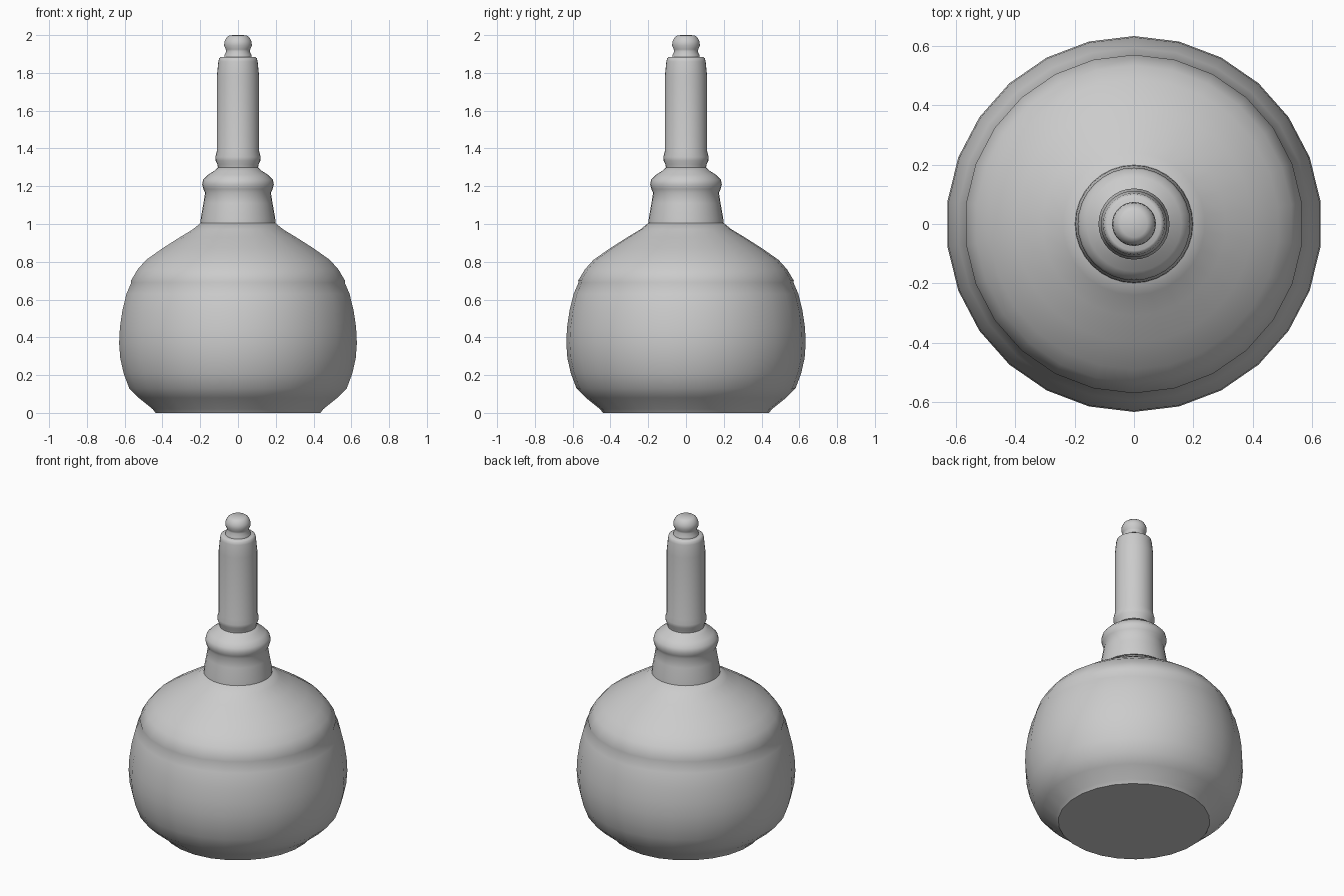
import bpy, bmesh, math

if "Cube" in bpy.data.objects:
    bpy.data.objects.remove(bpy.data.objects["Cube"])


def lathe(name, profile, sides, angle=50):
    """Revolve (radius, z) points about z; radius 0 makes a pole."""
    bm = bmesh.new()
    rings = []
    for r, z in profile:
        if r == 0:
            rings.append([bm.verts.new((0, 0, z))] * sides)
        else:
            rings.append([bm.verts.new((
                r * math.cos(math.pi / 2 + 2 * math.pi * i / sides),
                r * math.sin(math.pi / 2 + 2 * math.pi * i / sides), z))
                for i in range(sides)])
    for a, b in zip(rings, rings[1:]):
        for i in range(sides):
            j = (i + 1) % sides
            corners = list(dict.fromkeys((a[i], a[j], b[j], b[i])))
            bm.faces.new(corners)
    bmesh.ops.recalc_face_normals(bm, faces=bm.faces)
    mesh = bpy.data.meshes.new(name)
    bm.to_mesh(mesh)
    bm.free()
    obj = bpy.data.objects.new(name, mesh)
    bpy.context.collection.objects.link(obj)
    bpy.ops.object.select_all(action='DESELECT')
    obj.select_set(True)
    bpy.context.view_layer.objects.active = obj
    bpy.ops.object.shade_smooth_by_angle(angle=math.radians(angle))
    return obj


# Bulbous body with a slight lip under the shoulder
lathe("body", [
    (0, 0), (0.44, 0), (0.455, 0.02), (0.53, 0.08), (0.58, 0.13), (0.61, 0.21),
    (0.628, 0.29), (0.634, 0.37), (0.63, 0.45), (0.617, 0.54),
    (0.595, 0.63), (0.569, 0.69), (0.571, 0.70), (0.535, 0.76),
    (0.49, 0.81), (0.40, 0.873), (0.31, 0.93), (0.24, 0.972), (0.20, 1.005),
    (0, 1.005)], 26)

# Tapered neck and rounded collar
lathe("neck_collar", [
    (0, 0.99), (0.20, 0.99), (0.197, 1.03), (0.183, 1.11), (0.174, 1.165),
    (0.183, 1.185), (0.19, 1.21), (0.184, 1.235), (0.16, 1.26),
    (0.125, 1.282), (0.105, 1.30), (0, 1.30)], 32)

# Straight stem with beaded foot
lathe("stem", [
    (0, 1.29), (0.105, 1.29), (0.109, 1.315), (0.118, 1.335), (0.12, 1.355),
    (0.112, 1.385), (0.112, 1.78), (0.104, 1.86), (0.10, 1.877),
    (0.09, 1.884), (0, 1.884)], 32)

# Finial knob
lathe("finial", [
    (0, 1.87), (0.074, 1.87), (0.072, 1.895), (0.062, 1.913), (0.065, 1.925),
    (0.074, 1.945), (0.071, 1.968), (0.060, 1.988), (0.045, 1.999),
    (0, 2.0)], 32)
